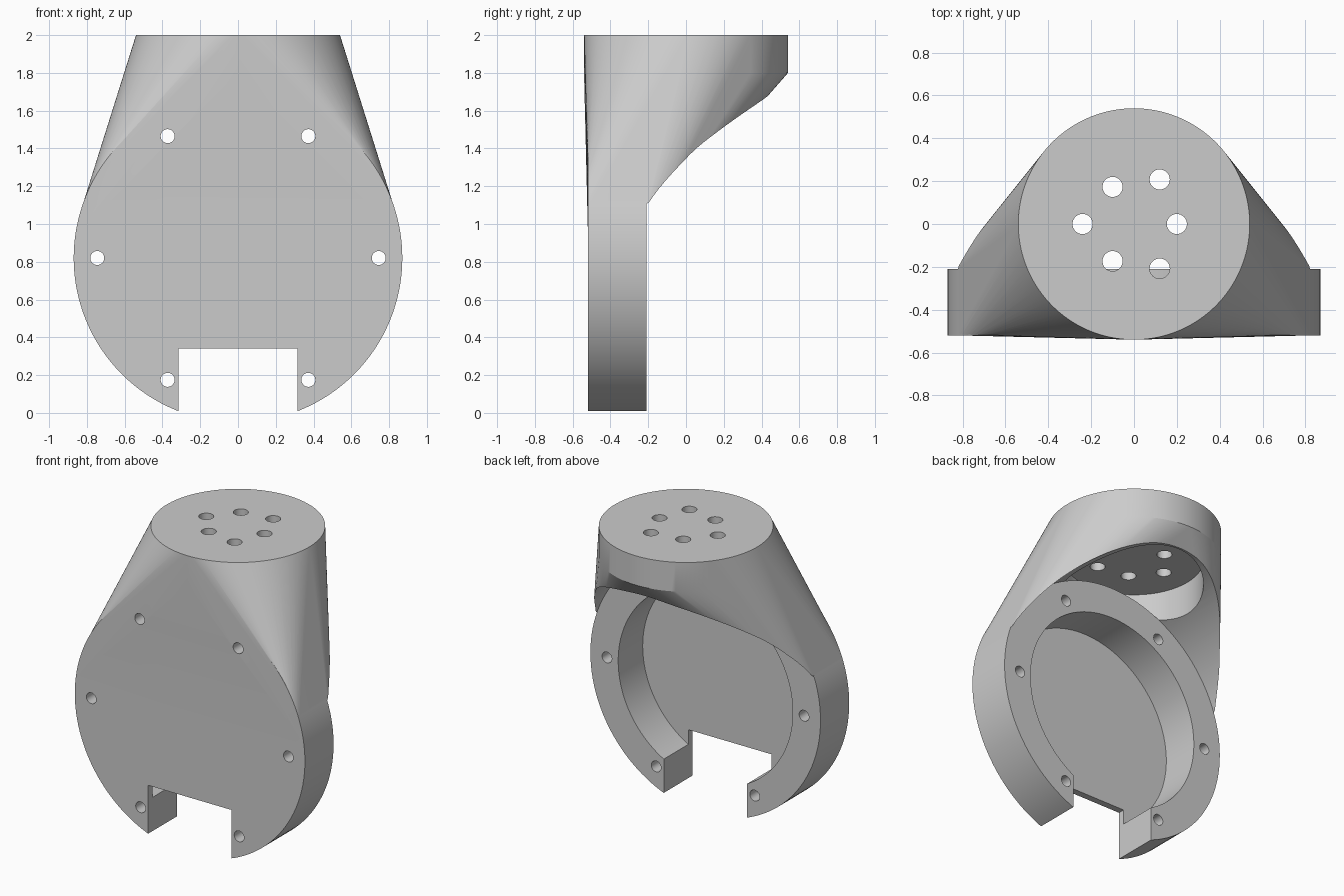
import bpy, bmesh, math
from mathutils import Matrix, Vector

if "Cube" in bpy.data.objects:
    bpy.data.objects.remove(bpy.data.objects["Cube"], do_unlink=True)

HUB_Z = 0.82            # height of the round flange's axis
FLANGE_R = 0.87
FRONT, BACK = -0.52, -0.21
CAP_R, CAP_Z = 0.54, 1.8

grey = bpy.data.materials.new("plain grey")
grey.use_nodes = True
grey.diffuse_color = (0.6, 0.6, 0.6, 1)
grey.node_tree.nodes["Principled BSDF"].inputs["Base Color"].default_value = (0.6, 0.6, 0.6, 1)


def make_object(name, bm):
    bmesh.ops.recalc_face_normals(bm, faces=bm.faces)
    mesh = bpy.data.meshes.new(name)
    bm.to_mesh(mesh)
    bm.free()
    mesh.materials.append(grey)
    obj = bpy.data.objects.new(name, mesh)
    bpy.context.scene.collection.objects.link(obj)
    return obj


def add_cylinder(bm, axis, radius, start, end, a, b, segments):
    """Cylinder along y (centre x=a, z=b) or along z (centre x=a, y=b)."""
    mid = (start + end) / 2
    if axis == "y":
        place = Matrix.Translation((a, mid, b)) @ Matrix.Rotation(math.pi / 2, 4, "X")
    else:
        place = Matrix.Translation((a, b, mid))
    bmesh.ops.create_cone(bm, cap_ends=True, segments=segments, radius1=radius,
                          radius2=radius, depth=end - start, matrix=place)


def cylinder(name, axis, radius, start, end, a=0, b=0, segments=128):
    bm = bmesh.new()
    add_cylinder(bm, axis, radius, start, end, a, b, segments)
    return make_object(name, bm)


def combine(target, tool, operation):
    mod = target.modifiers.new(tool.name, "BOOLEAN")
    mod.operation, mod.solver, mod.object = operation, "EXACT", tool
    bpy.context.view_layer.objects.active = target
    bpy.ops.object.modifier_apply(modifier=mod.name)
    bpy.data.objects.remove(tool, do_unlink=True)


# Tapered neck: hull of the flange's upper arc and the round cap
bm = bmesh.new()
low = math.asin(0.12 / FLANGE_R)
for i in range(81):
    t = low + (math.pi - 2 * low) * i / 80
    for y in (FRONT + 0.001, BACK - 0.001):
        r = FLANGE_R - 0.001
        bm.verts.new((r * math.cos(t), y, HUB_Z + r * math.sin(t)))
for i in range(128):
    t = math.tau * i / 128
    for z in (CAP_Z, 2):
        bm.verts.new((CAP_R * math.cos(t), CAP_R * math.sin(t), z))
hull = bmesh.ops.convex_hull(bm, input=bm.verts)
bmesh.ops.delete(bm, geom=[v for v in bm.verts if not v.link_faces], context="VERTS")
bmesh.ops.dissolve_limit(bm, angle_limit=0.002, verts=bm.verts, edges=bm.edges)
body = make_object("motor_bracket", bm)

# Clearance behind the flange, and the bore up to the cap plate
combine(body, cylinder("clearance", "y", FLANGE_R - 0.0005, BACK - 0.005, 1, 0, HUB_Z), "DIFFERENCE")
combine(body, cylinder("bore", "z", 0.43, 0.9, CAP_Z), "DIFFERENCE")

# Round flange with its shallow pocket
combine(body, cylinder("flange", "y", FLANGE_R, FRONT, BACK, 0, HUB_Z), "UNION")
combine(body, cylinder("pocket", "y", 0.66, -0.475, BACK + 0.05, 0, HUB_Z), "DIFFERENCE")

# Notch at the foot
bm = bmesh.new()
bmesh.ops.create_cube(bm, size=1, matrix=Matrix.Translation((0, -0.36, 0.04))
                      @ Matrix.Diagonal((0.63, 0.6, 0.6, 1)))
combine(body, make_object("notch", bm), "DIFFERENCE")

# Flange screw holes and the two interleaved triangles of cap holes
bm = bmesh.new()
for i in range(6):
    t = math.tau * i / 6
    add_cylinder(bm, "y", 0.037, -0.7, -0.1,
                 0.745 * math.cos(t), HUB_Z + 0.745 * math.sin(t), 32)
    r = 0.24 if i % 2 else 0.2
    add_cylinder(bm, "z", 0.047, 1.75, 2.05, r * math.cos(t), r * math.sin(t), 32)
combine(body, make_object("screw_holes", bm), "DIFFERENCE")

# Smooth curved walls, crisp edges
bpy.ops.object.select_all(action="DESELECT")
body.select_set(True)
bpy.context.view_layer.objects.active = body
bpy.ops.object.shade_smooth_by_angle(angle=math.radians(20))
weighted = body.modifiers.new("even_shading", "WEIGHTED_NORMAL")
weighted.keep_sharp = True
